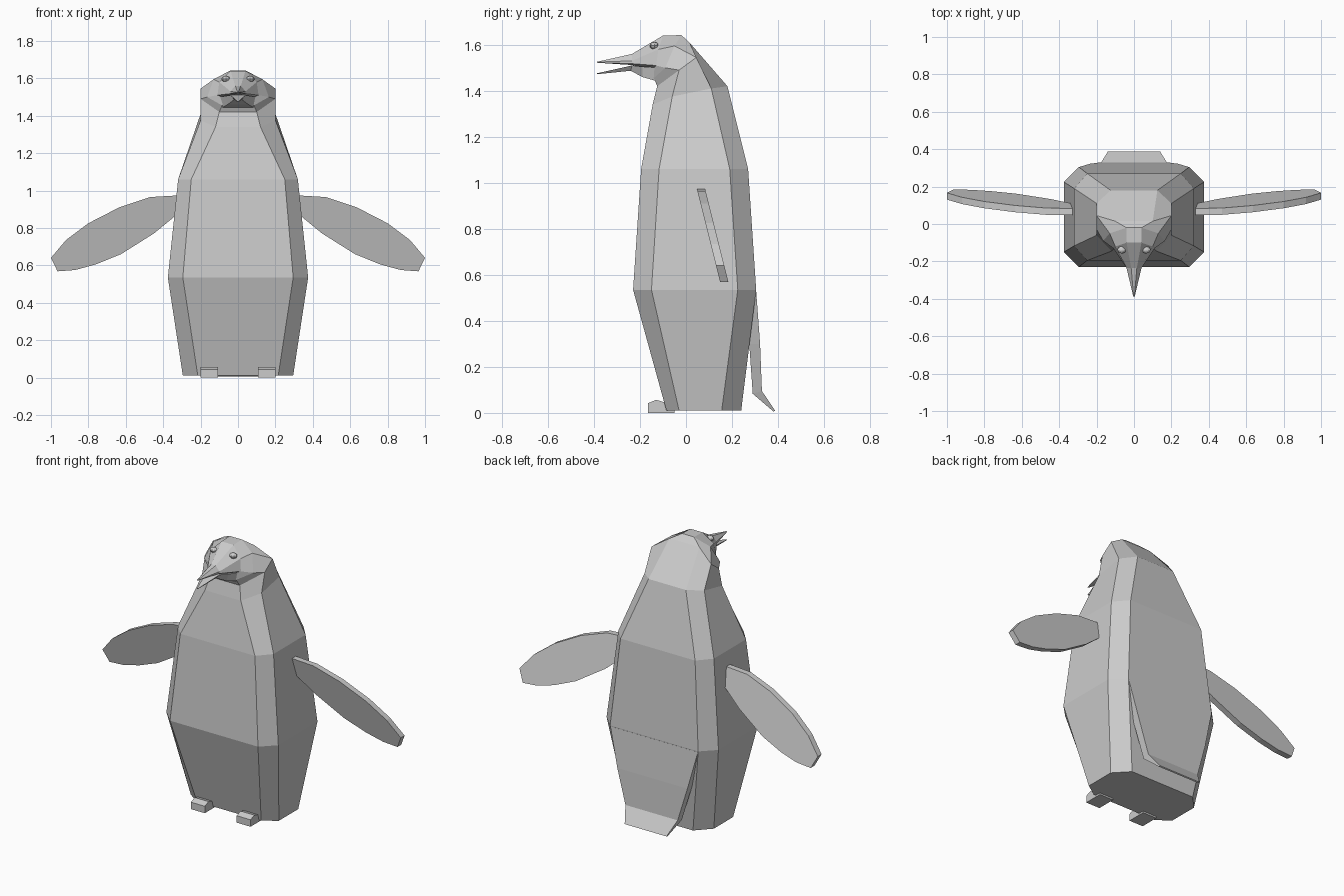
import bpy, bmesh


def finish(name, bm):
    bmesh.ops.remove_doubles(bm, verts=bm.verts, dist=0.0005)
    bmesh.ops.recalc_face_normals(bm, faces=bm.faces)
    me = bpy.data.meshes.new(name)
    bm.to_mesh(me)
    bm.free()
    ob = bpy.data.objects.new(name, me)
    bpy.context.collection.objects.link(ob)
    return ob


def loft(name, half_rings):
    """Skin rings given as their +x half; the -x half is mirrored."""
    bm = bmesh.new()
    rings = []
    for half in half_rings:
        pts = list(half) + [(-x, y, z) for x, y, z in reversed(half)]
        rings.append([bm.verts.new(p) for p in pts])
    n = len(rings[0])
    for a, b in zip(rings, rings[1:]):
        for i in range(n):
            j = (i + 1) % n
            bm.faces.new((a[i], a[j], b[j], b[i]))
    bm.faces.new(rings[0])
    bm.faces.new(rings[-1])
    return finish(name, bm)


def flat(z, b, a, yf, ysf, ysb, yb):
    return [(b, yf, z), (a, ysf, z), (a, ysb, z), (b, yb, z)]


# Body, bending forward into head and upper beak
loft("body", [
    flat(0.01, 0.215, 0.295, -0.085, -0.03, 0.155, 0.24),
    flat(0.535, 0.295, 0.375, -0.23, -0.15, 0.225, 0.305),
    flat(1.06, 0.25, 0.32, -0.195, -0.117, 0.19, 0.27),
    [(0.12, -0.145, 1.34), (0.2, -0.06, 1.375), (0.2, 0.11, 1.41), (0.125, 0.18, 1.42)],
    [(0.1, -0.125, 1.42), (0.2, -0.03, 1.49), (0.2, 0.045, 1.545), (0.1, 0.015, 1.61)],
    [(0.085, -0.14, 1.455), (0.165, -0.09, 1.5), (0.13, -0.05, 1.595), (0.04, -0.02, 1.642)],
    [(0.06, -0.15, 1.49), (0.11, -0.13, 1.51), (0.1, -0.12, 1.58), (0.04, -0.1, 1.64)],
    [(0.025, -0.235, 1.512), (0.04, -0.235, 1.518), (0.04, -0.235, 1.53), (0.015, -0.235, 1.56)],
    [(0.002, -0.387, 1.522), (0.004, -0.387, 1.523), (0.004, -0.387, 1.525), (0.002, -0.387, 1.526)],
])

# Lower beak
loft("lower_beak", [
    [(0.09, -0.12, 1.44), (0.1, -0.12, 1.5)],
    [(0.055, -0.19, 1.46), (0.07, -0.19, 1.505)],
    [(0.02, -0.24, 1.487), (0.04, -0.235, 1.51)],
    [(0.002, -0.387, 1.472), (0.004, -0.387, 1.476)],
])

# Tail
loft("tail", [
    [(x, yo, zo), (x, yi, zi)] for x, yo, zo, yi, zi in [
        (0.293, 0.305, 0.53, 0.28, 0.53),
        (0.235, 0.322, 0.30, 0.275, 0.30),
        (0.175, 0.33, 0.095, 0.29, 0.083),
        (0.14, 0.387, 0.01, 0.38, 0.006)]
])

# Flippers: leaf outline in x/z, leaning back toward the lower edge
outline = [(0.30, 0.975), (0.47, 0.965), (0.635, 0.91), (0.80, 0.825), (0.92, 0.735),
           (1.0, 0.64), (0.965, 0.568), (0.87, 0.575), (0.76, 0.605), (0.625, 0.66),
           (0.45, 0.77), (0.34, 0.86)]
for side, label in ((1, "left"), (-1, "right")):
    bm = bmesh.new()
    front, back = [
        [bm.verts.new((side * x, 0.066 + (0.97 - z) * 0.25 + t, z)) for x, z in outline]
        for t in (-0.018, 0.018)]
    bm.faces.new(front)
    bm.faces.new(back)
    for i in range(len(outline)):
        j = (i + 1) % len(outline)
        bm.faces.new((front[i], front[j], back[j], back[i]))
    finish(label + "_flipper", bm)

    # Foot
    bm = bmesh.new()
    profile = [(-0.05, 0), (-0.165, 0), (-0.165, 0.042), (-0.13, 0.057), (-0.09, 0.045), (-0.05, 0.04)]
    f = bm.faces.new([bm.verts.new((side * 0.107, y, z)) for y, z in profile])
    ext = bmesh.ops.extrude_face_region(bm, geom=[f], use_keep_orig=True)
    bmesh.ops.translate(bm, vec=(side * 0.093, 0, 0),
                        verts=[v for v in ext["geom"] if isinstance(v, bmesh.types.BMVert)])
    finish(label + "_foot", bm)

    # Eye
    bpy.ops.mesh.primitive_uv_sphere_add(segments=8, ring_count=6, radius=0.02,
                                         location=(side * 0.065, -0.138, 1.596))
    eye = bpy.context.object
    eye.name = label + "_eye"
    eye.scale = (1.2, 1.0, 0.8)
